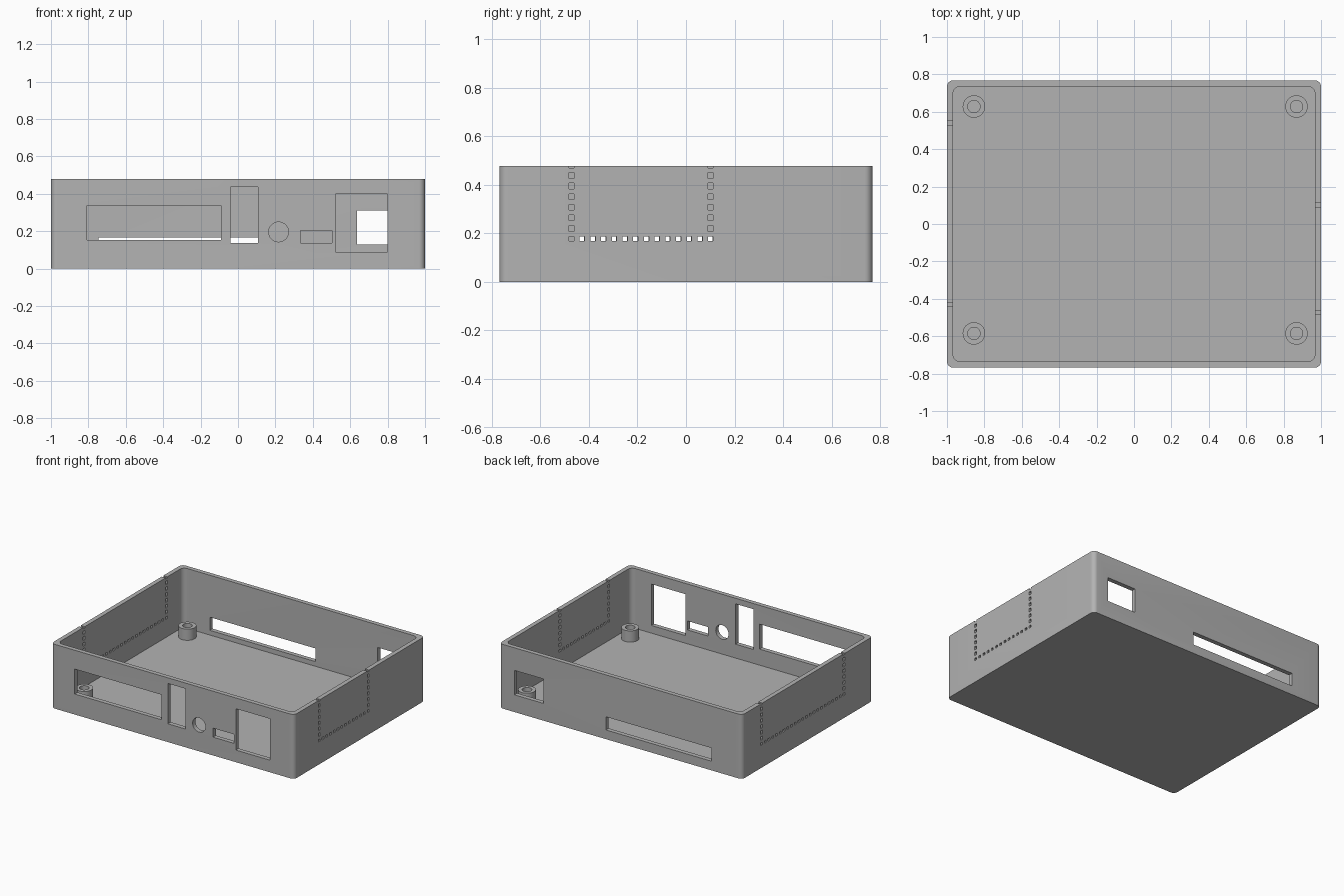
import bpy, bmesh, math

if "Cube" in bpy.data.objects:
    bpy.data.objects.remove(bpy.data.objects["Cube"])

W, D, H = 1.0, 0.768, 0.478      # half width, half depth, height
WALL, FLOOR = 0.033, 0.033

grey = bpy.data.materials.new("plain grey")
grey.diffuse_color = (0.45, 0.45, 0.45, 1)
grey.use_nodes = True
grey.node_tree.nodes["Principled BSDF"].inputs["Base Color"].default_value = grey.diffuse_color


def make_object(name, bm):
    bmesh.ops.recalc_face_normals(bm, faces=bm.faces)
    mesh = bpy.data.meshes.new(name)
    bm.to_mesh(mesh)
    bm.free()
    mesh.materials.append(grey)
    ob = bpy.data.objects.new(name, mesh)
    bpy.context.collection.objects.link(ob)
    return ob


def smooth(ob):
    bpy.ops.object.select_all(action='DESELECT')
    ob.select_set(True)
    bpy.context.view_layer.objects.active = ob
    bpy.ops.object.shade_smooth_by_angle(angle=math.radians(30))


def rounded_loop(bm, hx, hy, r, z, n=8):
    verts = []
    for q, (sx, sy) in enumerate([(1, 1), (-1, 1), (-1, -1), (1, -1)]):
        for i in range(n + 1):
            a = math.pi / 2 * (q + i / n)
            verts.append(bm.verts.new((sx * (hx - r) + r * math.cos(a),
                                       sy * (hy - r) + r * math.sin(a), z)))
    return verts


def circle_loop(bm, x, y, z, r, n=32):
    return [bm.verts.new((x + r * math.cos(2 * math.pi * i / n),
                          y + r * math.sin(2 * math.pi * i / n), z)) for i in range(n)]


def skin(bm, loops, cap_start=True, cap_end=True):
    for a, b in zip(loops, loops[1:]):
        for i in range(len(a)):
            j = (i + 1) % len(a)
            bm.faces.new((a[i], a[j], b[j], b[i]))
    if cap_start:
        bm.faces.new(loops[0])
    if cap_end:
        bm.faces.new(loops[-1])


def box(bm, x0, x1, y0, y1, z0, z1):
    vs = bmesh.ops.create_cube(bm, size=1)["verts"]
    for v in vs:
        v.co = (x1 if v.co.x > 0 else x0, y1 if v.co.y > 0 else y0, z1 if v.co.z > 0 else z0)


# Open tray with rounded corners
bm = bmesh.new()
ix, iy = W - WALL, D - WALL
skin(bm, [rounded_loop(bm, W, D, 0.033, 0), rounded_loop(bm, W, D, 0.033, H),
          rounded_loop(bm, ix, iy, 0.036, H), rounded_loop(bm, ix, iy, 0.036, FLOOR)])
tray = make_object("tray", bm)

# Cutters: port openings in the front and back walls
bm = bmesh.new()
for x0, x1, z0, z1 in [(-0.807, -0.09, 0.152, 0.338), (-0.04, 0.107, 0.136, 0.436),
                       (0.333, 0.503, 0.136, 0.203), (0.52, 0.80, 0.09, 0.398)]:
    box(bm, x0, x1, -D - 0.05, -D + 0.06, z0, z1)
for x0, x1, z0, z1 in [(-0.747, 0.122, 0.068, 0.166), (0.635, 0.875, 0.128, 0.31)]:
    box(bm, x0, x1, D - 0.06, D + 0.05, z0, z1)

# Cutter: round port in the front wall
loops = []
for y in (-D - 0.05, -D + 0.06):
    loops.append([bm.verts.new((0.217 + 0.053 * math.cos(math.tau * i / 32), y,
                                0.196 + 0.053 * math.sin(math.tau * i / 32))) for i in range(32)])
skin(bm, loops)

# Cutters: perforated break-out panels in the side walls
PITCH, Z0 = 0.0441, 0.177
for side, y0, count in [(1, -0.472, 14), (-1, -0.43, 23)]:
    xs = sorted((side * (W - 0.06), side * (W + 0.05)))
    for i in range(count):
        y = y0 + i * PITCH
        box(bm, *xs, y - 0.01, y + 0.01, Z0 - 0.009, Z0 + 0.009)
    for y in (y0, y0 + (count - 1) * PITCH):
        for k in range(1, 8):
            z = Z0 + k * 0.0435
            box(bm, *xs, y - 0.01, y + 0.01, z - 0.012, z + 0.012)
cutter = make_object("cutter", bm)
cutter.hide_render = True

mod = tray.modifiers.new("openings", 'BOOLEAN')
mod.operation, mod.solver, mod.object = 'DIFFERENCE', 'EXACT', cutter
bpy.context.view_layer.objects.active = tray
tray.select_set(True)
bpy.ops.object.modifier_apply(modifier=mod.name)
bpy.data.objects.remove(cutter)
smooth(tray)

# Four hollow screw posts
for x in (-0.856, 0.869):
    for y in (-0.585, 0.628):
        bm = bmesh.new()
        skin(bm, [circle_loop(bm, x, y, FLOOR, 0.06), circle_loop(bm, x, y, 0.116, 0.06),
                  circle_loop(bm, x, y, 0.116, 0.033), circle_loop(bm, x, y, FLOOR, 0.033)],
             cap_start=False, cap_end=False)
        smooth(make_object("screw_post", bm))
